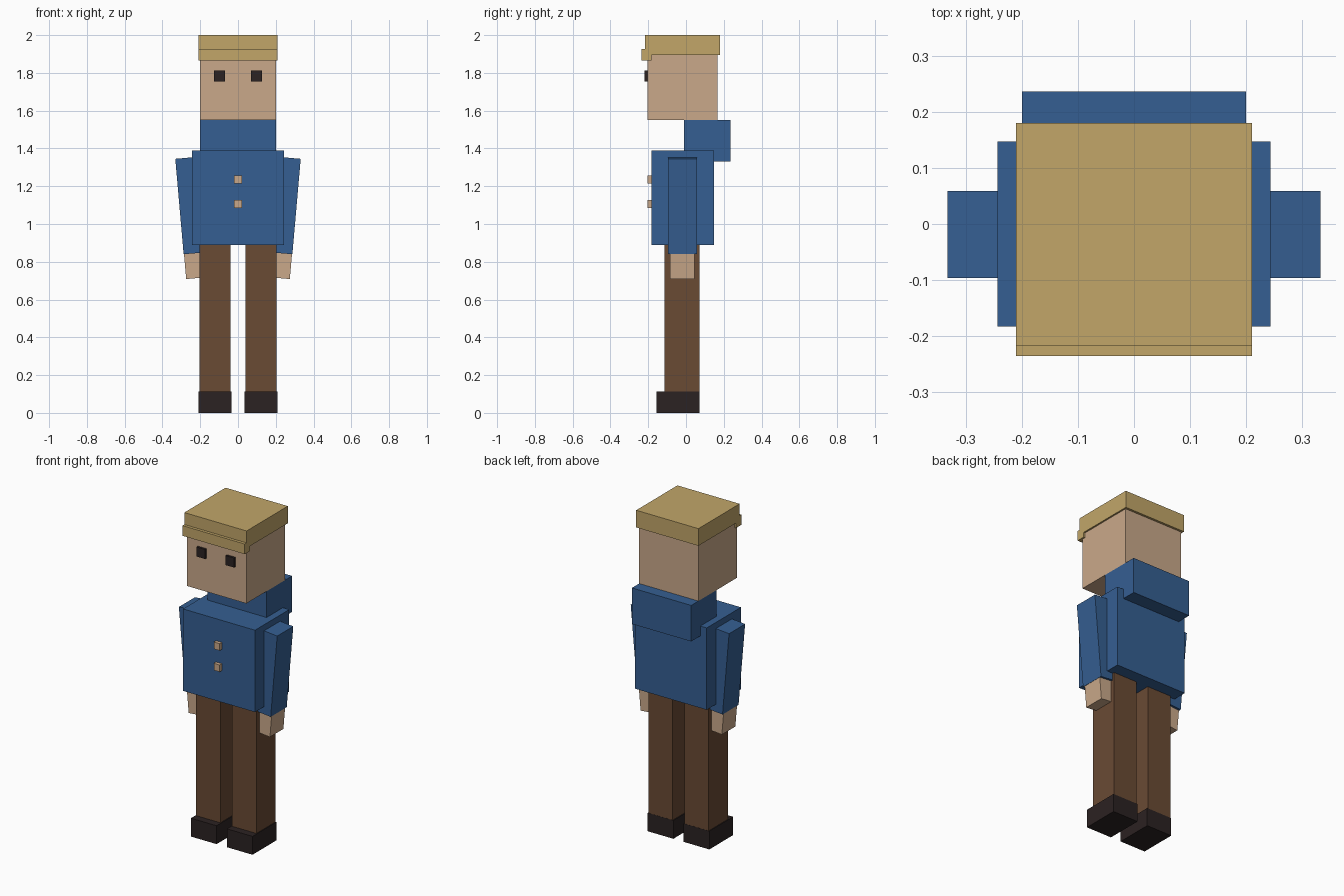
import bpy, bmesh, math
from mathutils import Matrix, Vector

cube = bpy.data.objects.get("Cube")
if cube:
    bpy.data.objects.remove(cube, do_unlink=True)


def material(name, rgb):
    m = bpy.data.materials.new(name)
    m.use_nodes = True
    m.diffuse_color = (*rgb, 1)
    m.node_tree.nodes["Principled BSDF"].inputs["Base Color"].default_value = (*rgb, 1)
    return m


blue = material("blue cloth", (0.036, 0.114, 0.287))
straw = material("straw yellow", (0.539, 0.381, 0.141))
skin = material("skin", (0.591, 0.397, 0.254))
brown = material("brown cloth", (0.144, 0.069, 0.034))
dark = material("dark leather", (0.024, 0.016, 0.016))


def box(name, mat, x, y, z, matrix=None):
    """Box given by its (low, high) extent on each axis, optionally transformed."""
    bm = bmesh.new()
    bmesh.ops.create_cube(bm, size=1)
    size = Vector([b - a for a, b in (x, y, z)])
    centre = Vector([(a + b) / 2 for a, b in (x, y, z)])
    bmesh.ops.transform(bm, matrix=Matrix.Translation(centre) @ Matrix.Diagonal(size).to_4x4(), verts=bm.verts)
    if matrix:
        bmesh.ops.transform(bm, matrix=matrix, verts=bm.verts)
    mesh = bpy.data.meshes.new(name)
    bm.to_mesh(mesh)
    bm.free()
    mesh.materials.append(mat)
    obj = bpy.data.objects.new(name, mesh)
    bpy.context.collection.objects.link(obj)
    return obj


def span(s, a, b):
    """Extent a..b on the left side (s = 1), mirrored on the right (s = -1)."""
    return tuple(sorted((s * a, s * b)))


# Torso, lowered hood and head
box("torso", blue, (-0.243, 0.243), (-0.183, 0.147), (0.89, 1.39))
box("hood", blue, (-0.2, 0.2), (-0.01, 0.236), (1.33, 1.55))
box("head", skin, (-0.2, 0.2), (-0.205, 0.166), (1.55, 1.91))

# Cap with its brim
box("cap", straw, (-0.21, 0.21), (-0.217, 0.18), (1.895, 2.0))
box("cap_brim", straw, (-0.21, 0.21), (-0.235, -0.183), (1.865, 1.927))

# Coat buttons
for label, z in (("upper", 1.235), ("lower", 1.105)):
    box(label + "_button", skin, (-0.02, 0.02), (-0.205, -0.18), (z - 0.021, z + 0.021))

# Paired parts
for side, s in (("left", 1), ("right", -1)):
    box(side + "_eye", dark, span(s, 0.069, 0.127), (-0.219, -0.2), (1.755, 1.813))
    box(side + "_leg", brown, span(s, 0.04, 0.203), (-0.113, 0.071), (0.1, 0.9))
    box(side + "_shoe", dark, span(s, 0.035, 0.208), (-0.157, 0.072), (0, 0.112))
    # Arms lean inward about the outer shoulder corner
    lean = Matrix.Translation((s * 0.332, 0, 1.345)) @ Matrix.Rotation(s * math.radians(5), 4, "Y")
    box(side + "_sleeve", blue, span(s, -0.155, 0), (-0.096, 0.059), (-0.507, 0), lean)
    box(side + "_hand", skin, span(s, -0.145, -0.002), (-0.084, 0.046), (-0.639, -0.49), lean)
